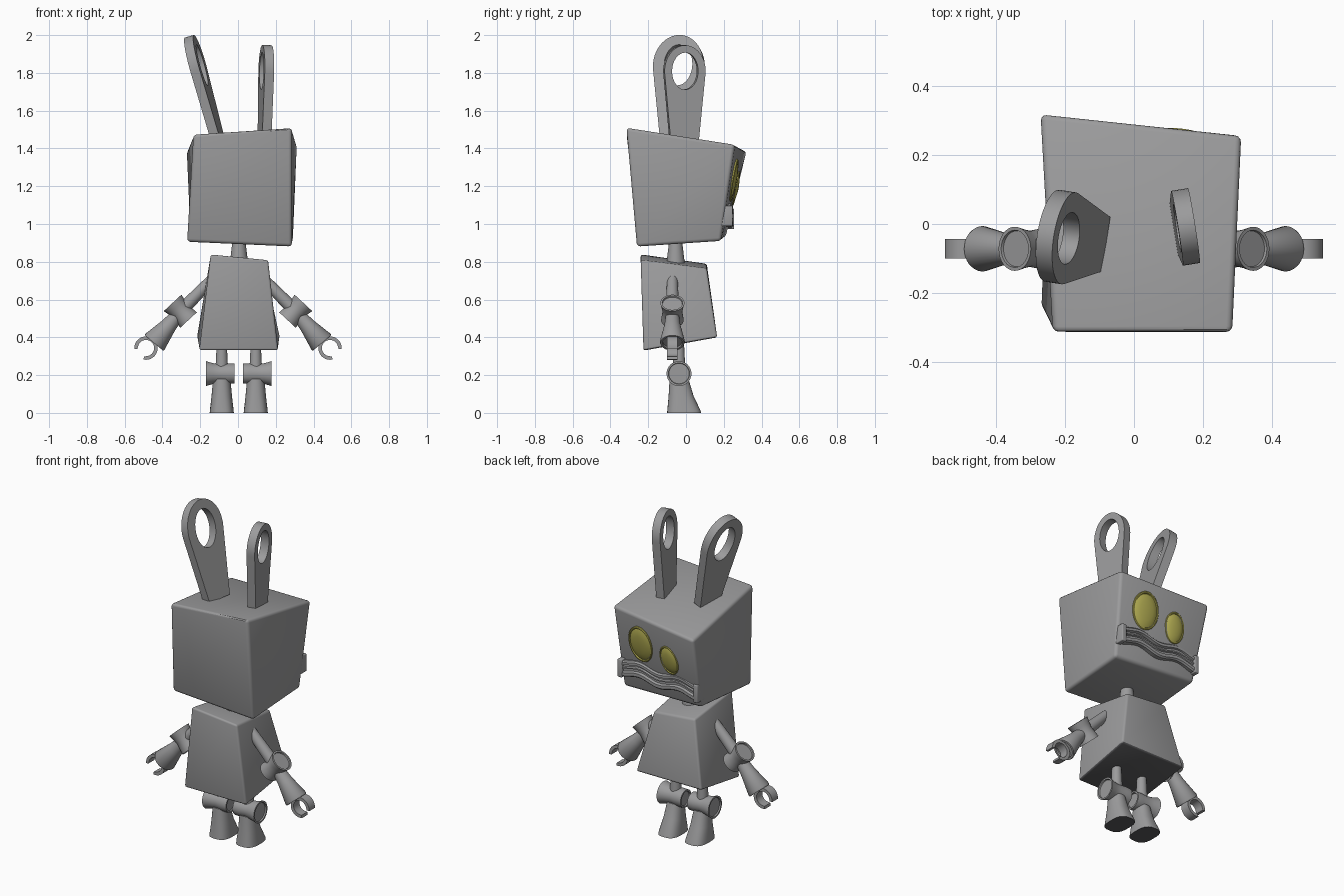
import bpy, bmesh, math
from mathutils import Vector, Matrix

if "Cube" in bpy.data.objects:
    bpy.data.objects.remove(bpy.data.objects["Cube"])


def material(name, rgb):
    m = bpy.data.materials.new(name)
    m.diffuse_color = (*rgb, 1)
    m.use_nodes = True
    m.node_tree.nodes["Principled BSDF"].inputs["Base Color"].default_value = m.diffuse_color
    return m


GREY = material("metal grey", (0.33, 0.33, 0.335))
DARK = material("dark underside", (0.10, 0.10, 0.105))
YELLOW = material("eye yellow", (0.42, 0.39, 0.08))


def finish(name, bm, mats=(GREY,), bevel=0):
    bmesh.ops.recalc_face_normals(bm, faces=bm.faces)
    me = bpy.data.meshes.new(name)
    bm.to_mesh(me)
    bm.free()
    for m in mats:
        me.materials.append(m)
    ob = bpy.data.objects.new(name, me)
    bpy.context.collection.objects.link(ob)
    smooth(ob, bevel)
    return ob


def smooth(ob, bevel=0):
    bpy.ops.object.select_all(action='DESELECT')
    ob.select_set(True)
    bpy.context.view_layer.objects.active = ob
    if bevel:
        mod = ob.modifiers.new("bevel", 'BEVEL')
        mod.width, mod.segments = bevel, 3
        bpy.ops.object.modifier_apply(modifier=mod.name)
    bpy.ops.object.shade_smooth_by_angle(angle=math.radians(35))


def loft(rings):
    """Skin closed rings of points and cap both ends."""
    bm = bmesh.new()
    vs = [[bm.verts.new(p) for p in r] for r in rings]
    n = len(vs[0])
    for a, b in zip(vs, vs[1:]):
        for i in range(n):
            j = (i + 1) % n
            bm.faces.new((a[i], a[j], b[j], b[i]))
    start = bm.faces.new(vs[0][::-1])
    bm.faces.new(vs[-1])
    return bm, start


def lathe(name, origin, axis, profile, mats=(GREY,)):
    """Turn (distance along axis, radius) pairs around an axis."""
    q = Vector(axis).normalized().to_track_quat('Z', 'Y')
    rings = [[Vector(origin) + q @ Vector((r * math.cos(a), r * math.sin(a), d))
              for a in (i * math.tau / 32 for i in range(32))] for d, r in profile]
    return finish(name, loft(rings)[0], mats)


def rod(name, a, b, ra, rb):
    a, b = Vector(a), Vector(b)
    return lathe(name, a, b - a, [(0, ra), ((b - a).length, rb)])


def hinge(name, centre, axis, half, r_in, r_out, waist):
    """Waisted barrel joint with recessed end caps."""
    return lathe(name, centre, axis, [
        (-half + .008, r_in - .012), (-half, r_in - .01), (-half, r_in),
        (-half * .5, waist + .004), (0, waist), (half * .5, waist + .005),
        (half, r_out), (half, r_out - .01), (half - .008, r_out - .012)])


def block(name, bottom, top, bevel, under=False):
    """Skewed box from four bottom and four top corners."""
    bm, base = loft([bottom, top])
    if under:
        base.material_index = 1
    return finish(name, bm, (GREY, DARK), bevel)


# Head and torso (corners: back left, back right, front right, front left)
head_low = [(-.27, -.245, .905), (.285, -.26, .88), (.29, .185, .91), (-.25, .21, .93)]
head_top = [(-.235, -.315, 1.475), (.285, -.315, 1.51), (.312, .258, 1.42), (-.272, .322, 1.385)]
block("head", head_low, head_top, .018)
block("torso",
      [(-.205, -.225, .33), (.212, -.225, .33), (.222, .165, .40), (-.218, .165, .40)],
      [(-.145, -.24, .84), (.16, -.24, .81), (.14, .11, .765), (-.135, .11, .79)], .012, True)
rod("neck", (.005, -.055, .78), (.005, -.055, .92), .05, .033)


# Ears: tapered plates with an oval hole
def ear(name, base, lean, turn, length, hw, hh, base_hw, hole_w, hole_h):
    cu = bpy.data.curves.new(name, 'CURVE')
    cu.dimensions, cu.fill_mode, cu.extrude = '2D', 'BOTH', .025
    cy = length - hh
    outer = [(-base_hw, 0), (base_hw, 0)]
    outer += [(hw * math.cos(a), cy + hh * math.sin(a))
              for a in (math.pi * (i / 28 * 1.1 - .05) for i in range(29))]
    hole = [(hole_w * math.cos(i * math.tau / 32), cy + hole_h * math.sin(i * math.tau / 32))
            for i in range(32)]
    for pts in (outer, hole):
        s = cu.splines.new('POLY')
        s.points.add(len(pts) - 1)
        for p, co in zip(s.points, pts):
            p.co = (*co, 0, 1)
        s.use_cyclic_u = True
    ob = bpy.data.objects.new(name, cu)
    bpy.context.collection.objects.link(ob)
    cu.materials.append(GREY)
    # plate width along y, height along z, thickness along x
    upright = Matrix(((0, 0, 1, 0), (1, 0, 0, 0), (0, 1, 0, 0), (0, 0, 0, 1)))
    ob.matrix_world = (Matrix.Translation(base) @ Matrix.Rotation(turn, 4, 'Z')
                       @ Matrix.Rotation(lean, 4, 'Y') @ upright)
    bpy.ops.object.select_all(action='DESELECT')
    ob.select_set(True)
    bpy.context.view_layer.objects.active = ob
    bpy.ops.object.convert(target='MESH')
    smooth(bpy.context.object)


ear("left_ear", (-.105, -.055, 1.44), math.radians(-15.5), math.radians(-9),
    .575, .135, .165, .08, .076, .112)
ear("right_ear", (.14, -.01, 1.44), math.radians(1.5), math.radians(9),
    .507, .11, .137, .075, .07, .098)

# Eyes: rimmed domes lying on the face
br, bl, tr, tl = (Vector(p) for p in (head_low[2], head_low[3], head_top[2], head_top[3]))


def face_frame(u, v):
    """Point and axes on the face; u runs to the left side, v runs down."""
    p = tr.lerp(tl, u).lerp(br.lerp(bl, u), v)
    across = ((tl - tr).lerp(bl - br, v)).normalized()
    normal = across.cross(((br - tr).lerp(bl - tl, u))).normalized()
    if normal.y < 0:
        normal = -normal
    return p, across, normal.cross(across), normal


for name, u, v, rx, ry, tilt in (("right_eye", .31, .36, .085, .114, 0),
                                 ("left_eye", .66, .435, .064, .092, .1)):
    p, ax, ay, n = face_frame(u, v)
    ax, ay = ax * math.cos(tilt) + ay * math.sin(tilt), ay * math.cos(tilt) - ax * math.sin(tilt)
    rings = []
    for d, s in ((-.02, 1), (.008, 1), (.012, .96), (.012, .9), (.006, .87),
                 (.012, .75), (.017, .5), (.02, .2)):
        rings.append([p + n * d + ax * rx * s * math.cos(a) + ay * ry * s * math.sin(a)
                      for a in (i * math.tau / 40 for i in range(40))])
    finish(name, loft(rings)[0], (YELLOW,))

# Mouth: ridged wavy band across the face
section = [(-.035, -.048), (.022, -.048), (.03, -.04), (.03, -.022), (.016, -.016), (.016, -.004),
           (.026, 0), (.026, .008), (.016, .012), (.016, .02), (.03, .025), (.03, .04),
           (.022, .048), (-.035, .048)]
rings = []
for i in range(33):
    t = i / 32
    x, y = .285 - .535 * t, .212 + .008 * t
    z = 1.04 - .015 * t + .025 * math.sin(math.tau * t) ** 2
    rings.append([(x, y + d, z + h) for d, h in section])
finish("mouth", loft(rings)[0])
for name, x, y, z in (("mouth_end_right", .275, .211, 1.043), ("mouth_end_left", -.24, .219, 1.027)):
    bm = bmesh.new()
    bmesh.ops.create_cube(bm, size=1, matrix=Matrix.Translation((x, y, z))
                          @ Matrix.Diagonal((.03, .072, .108, 1)))
    finish(name, bm, bevel=.005)

# Arms and legs
for side, s in (("left", -1), ("right", 1)):
    ay = -.072
    elbow = Vector((s * .304, ay, .537))
    rod(side + "_upper_arm", (s * .13, ay, .715), elbow, .028, .036)
    hinge(side + "_elbow", elbow, (s * .68, 0, .73), .062, .06, .064, .052)
    wrist = Vector((s * .445, ay, .37))
    aim = (wrist - elbow).normalized()
    reach = (wrist - elbow).length
    lathe(side + "_forearm", elbow, aim, [(.02, .034), (reach * .45, .043), (reach - .008, .066),
                                          (reach, .063), (reach, .052), (reach - .01, .05)])

    # Open ring claw
    centre = wrist + Vector((s * .042, 0, -.027))
    heading = math.atan2(-.66, .75)
    rings = []
    for i in range(25):
        a = heading + math.radians(36 + (360 - 72) * i / 24)
        d = Vector((s * math.cos(a), 0, math.sin(a)))
        inner = .043 if 0 < i < 24 else .046
        rings.append([centre + d * r + Vector((0, w, 0))
                      for r, w in ((inner, -.028), (.062, -.028), (.062, .028), (inner, .028))])
    finish(side + "_claw", loft(rings)[0])

    lx, ly = .004 + s * .09, -.037
    rod(side + "_thigh", (lx, ly, .40), (lx, ly, .22), .025, .034)
    hinge(side + "_knee", (.004 + s * .098, ly, .208), (s, 0, 0), .076, .053, .066, .05)

    # Flared foot with a squarish sole
    rings = []
    for z, cy, rx, ry, p in ((0, -.01, .064, .09, .7), (.012, -.011, .063, .088, .7),
                             (.09, -.026, .054, .066, .85), (.18, -.037, .046, .05, 1)):
        ring = []
        for i in range(32):
            c, k = math.cos(i * math.tau / 32), math.sin(i * math.tau / 32)
            ring.append((lx + rx * math.copysign(abs(c) ** p, c),
                         cy + ry * math.copysign(abs(k) ** p, k), z))
        rings.append(ring)
    bm, sole = loft(rings)
    sole.material_index = 1
    finish(side + "_foot", bm, (GREY, DARK))
